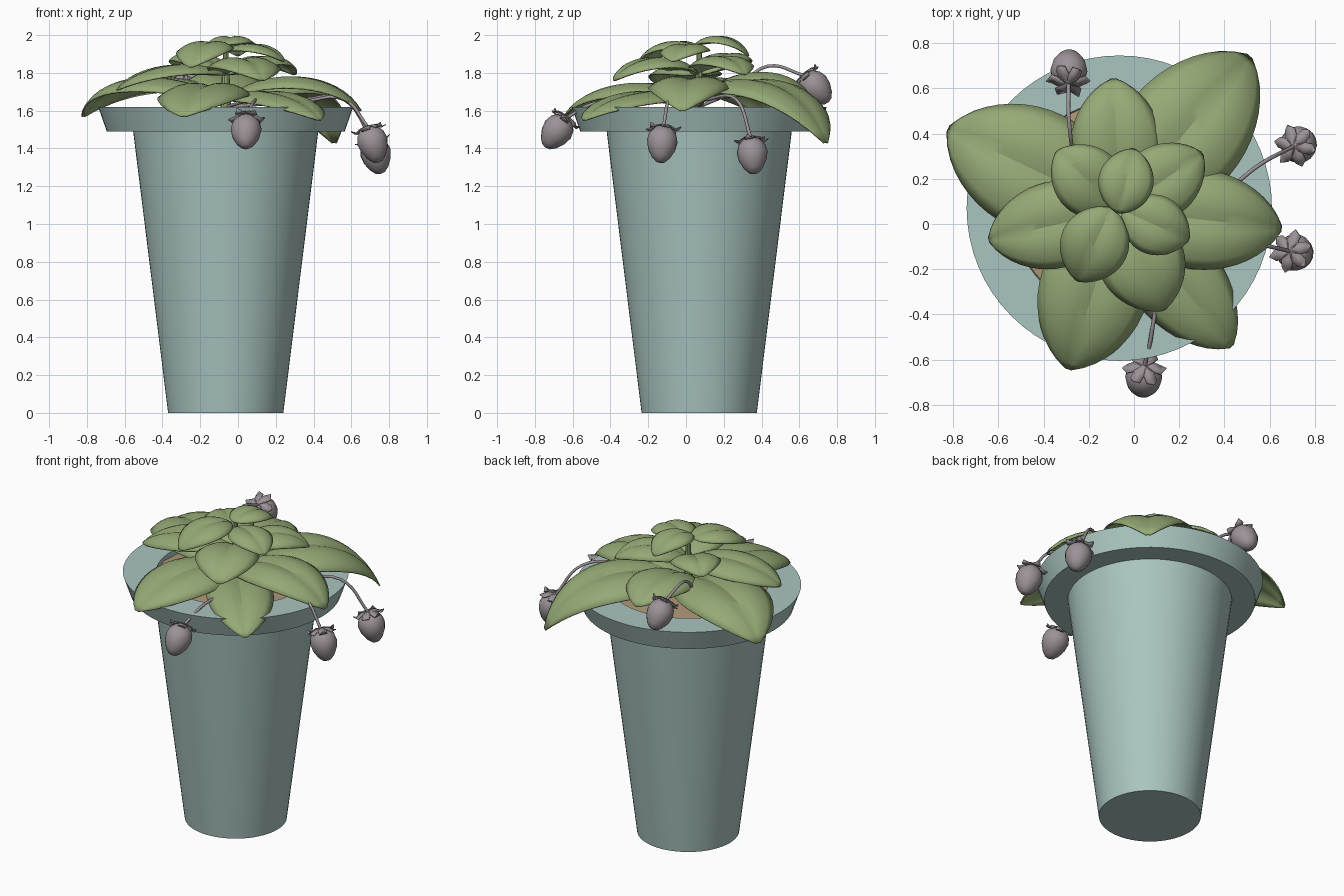
import bpy, bmesh, math, random
from mathutils import Vector

if "Cube" in bpy.data.objects:
    bpy.data.objects.remove(bpy.data.objects["Cube"])

random.seed(4)
CX, CY = -0.065, 0.07          # axis of the pot


def material(name, rgb):
    m = bpy.data.materials.new(name)
    m.diffuse_color = (*rgb, 1)
    m.use_nodes = True
    m.node_tree.nodes["Principled BSDF"].inputs["Base Color"].default_value = m.diffuse_color
    return m


TEAL = material("pot_teal", (0.40, 0.56, 0.53))
GREEN = material("leaf_green", (0.30, 0.40, 0.18))
SOIL = material("soil_brown", (0.42, 0.30, 0.18))
GREY = material("berry_grey", (0.33, 0.29, 0.31))


def make(name, verts, faces, mat, angle=35):
    me = bpy.data.meshes.new(name)
    me.from_pydata([tuple(v) for v in verts], [], faces)
    bm = bmesh.new()
    bm.from_mesh(me)
    bmesh.ops.remove_doubles(bm, verts=bm.verts, dist=1e-5)
    bmesh.ops.recalc_face_normals(bm, faces=bm.faces)
    bm.to_mesh(me)
    bm.free()
    ob = bpy.data.objects.new(name, me)
    bpy.context.collection.objects.link(ob)
    me.materials.append(mat)
    bpy.ops.object.select_all(action='DESELECT')
    ob.select_set(True)
    bpy.context.view_layer.objects.active = ob
    bpy.ops.object.shade_smooth_by_angle(angle=math.radians(angle))
    return ob


def lathe(profile, n):
    """Revolve (radius, z) points around z."""
    verts = [Vector((r * math.cos(math.tau * i / n), r * math.sin(math.tau * i / n), z))
             for r, z in profile for i in range(n)]
    faces = [(j * n + i, j * n + (i + 1) % n, (j + 1) * n + (i + 1) % n, (j + 1) * n + i)
             for j in range(len(profile) - 1) for i in range(n)]
    return verts, faces


def bezier(a, b, c, d, t):
    s = 1 - t
    return a * s**3 + b * 3 * s * s * t + c * 3 * s * t * t + d * t**3


# Pot with its flared rim
v, f = lathe([(0, 0), (0.305, 0), (0.49, 1.49), (0.63, 1.49), (0.675, 1.62),
              (0.475, 1.62), (0.465, 1.55)], 64)
make("pot", [p + Vector((CX, CY, 0)) for p in v], f, TEAL)

# Uneven soil
v, f = lathe([(0, 1.61), (0.12, 1.61), (0.24, 1.605), (0.36, 1.6), (0.472, 1.59)], 32)
v = [p + Vector((CX, CY, random.uniform(-.008, .008) if i >= 32 else 0)) for i, p in enumerate(v)]
make("soil", v, f, SOIL)

# Central stem
v, f = lathe([(0, 1.58), (0.03, 1.58), (0.02, 1.8), (0.012, 1.95), (0, 1.95)], 10)
make("plant_stem", [p + Vector((CX, CY, 0)) for p in v], f, GREEN)


def leaf(name, base, tip, half, lift, shoulder):
    """Arched leaf with a creased midrib; lift and shoulder are the spine's control heights."""
    base, tip = Vector(base), Vector(tip)
    c1, c2 = base.lerp(tip, 0.33), base.lerp(tip, 0.82)
    c1.z, c2.z = lift, shoulder
    side = Vector((base.y - tip.y, tip.x - base.x, 0)).normalized()
    nu, nv = 16, 10
    verts = []
    for i in range(nu + 1):
        t = i / nu
        w = half * max(0.02, math.sin(math.pi * t**0.85)) ** 0.75
        p = bezier(base, c1, c2, tip, t)
        for j in range(nv + 1):
            s = 2 * j / nv - 1
            verts.append(p + side * w * s + Vector((0, 0, w * (0.4 * abs(s) - 0.6 * s * s))))
    m = nv + 1
    faces = [(i * m + j, i * m + j + 1, (i + 1) * m + j + 1, (i + 1) * m + j)
             for i in range(nu) for j in range(nv)]
    ob = make(name, verts, faces, GREEN, 30)
    mod = ob.modifiers.new("thickness", 'SOLIDIFY')
    mod.thickness = 0.008
    mod.offset = 0


# Lower, middle and upper tiers: base z, then (tip, half width, lift, shoulder)
tiers = {
    "lower_leaf": (1.66, [
        ((0.51, 0.74, 1.43), 0.27, 1.80, 1.80),
        ((-0.82, 0.42, 1.57), 0.27, 1.80, 1.80),
        ((0.65, -0.02, 1.60), 0.22, 1.82, 1.79),
        ((-0.29, -0.64, 1.57), 0.24, 1.79, 1.72),
        ((0.43, -0.54, 1.55), 0.20, 1.72, 1.69),
        ((-0.09, 0.64, 1.70), 0.20, 1.83, 1.82)]),
    "middle_leaf": (1.79, [
        ((-0.64, -0.07, 1.71), 0.19, 1.87, 1.82),
        ((0.13, -0.38, 1.76), 0.19, 1.91, 1.88),
        ((0.30, 0.31, 1.79), 0.16, 1.91, 1.90),
        ((-0.34, 0.32, 1.84), 0.15, 1.90, 1.93)]),
}
for name, (z, rows) in tiers.items():
    for k, (tip, half, lift, shoulder) in enumerate(rows):
        leaf(f"{name}_{k + 1}", (CX, CY - 0.01, z), tip, half, lift, shoulder)
leaf("top_leaf_1", (-0.07, 0.05, 1.95), (0.0, 0.33, 1.89), 0.12, 2.01, 1.99)
leaf("top_leaf_2", (-0.05, 0.06, 1.92), (0.24, -0.07, 1.86), 0.13, 1.96, 1.95)
leaf("top_leaf_3", (-0.10, 0.07, 1.93), (-0.25, -0.25, 1.83), 0.15, 1.99, 1.94)


def tube(name, pts, r, mat):
    cu = bpy.data.curves.new(name, 'CURVE')
    cu.dimensions = '3D'
    cu.bevel_depth, cu.bevel_resolution, cu.resolution_u = r, 2, 6
    sp = cu.splines.new('BEZIER')
    sp.bezier_points.add(len(pts) - 1)
    for bp, p in zip(sp.bezier_points, pts):
        bp.co = p
        bp.handle_left_type = bp.handle_right_type = 'AUTO'
    ob = bpy.data.objects.new(name, cu)
    bpy.context.collection.objects.link(ob)
    cu.materials.append(mat)


def berry(k, top, end, path):
    """Hanging berry from top to end, its leafy cap and its stalk."""
    top, end = Vector(top), Vector(end)
    q = (top - end).to_track_quat('Z', 'Y')
    place = lambda pts: [q @ p + top for p in pts]
    length = (top - end).length
    prof = [(0, 0), (0.045, -0.01), (0.072, -0.18), (0.082, -0.38), (0.073, -0.62),
            (0.05, -0.84), (0.025, -0.97), (0, -1)]
    v, f = lathe([(r, z * length) for r, z in prof], 16)
    make(f"berry_{k}", place(v), f, GREY, 50)
    # cap of six curled sepals
    verts, faces = [], []
    for i in range(6):
        a = math.tau * i / 6
        d, s = Vector((math.cos(a), math.sin(a), 0)), Vector((-math.sin(a), math.cos(a), 0))
        n = len(verts)
        for r, w, z in [(0, 0.008, 0.012), (0.045, 0.026, 0.006), (0.075, 0.024, -0.012),
                        (0.095, 0.002, -0.006 + 0.012 * (i % 2))]:
            verts += [d * r - s * w + Vector((0, 0, z)), d * r + s * w + Vector((0, 0, z))]
        faces += [(n + j, n + j + 1, n + j + 3, n + j + 2) for j in (0, 2, 4)]
    cap = make(f"berry_cap_{k}", place(verts), faces, GREY)
    cap.modifiers.new("thickness", 'SOLIDIFY').thickness = 0.005
    tube(f"berry_stalk_{k}", [(CX, CY, 1.62)] + path + [tuple(top)], 0.009, GREY)


berry(1, (0.71, 0.345, 1.45), (0.755, 0.36, 1.265), [(0.35, 0.12, 1.66), (0.56, 0.265, 1.66)])
berry(2, (0.69, -0.12, 1.51), (0.745, -0.135, 1.325), [(0.35, -0.04, 1.65), (0.56, -0.09, 1.66)])
berry(3, (0.045, -0.635, 1.56), (0.04, -0.745, 1.405), [(0.09, -0.30, 1.66), (0.075, -0.50, 1.635)])
berry(4, (-0.29, 0.63, 1.785), (-0.285, 0.755, 1.645), [(-0.25, 0.28, 1.72), (-0.285, 0.43, 1.835)])
